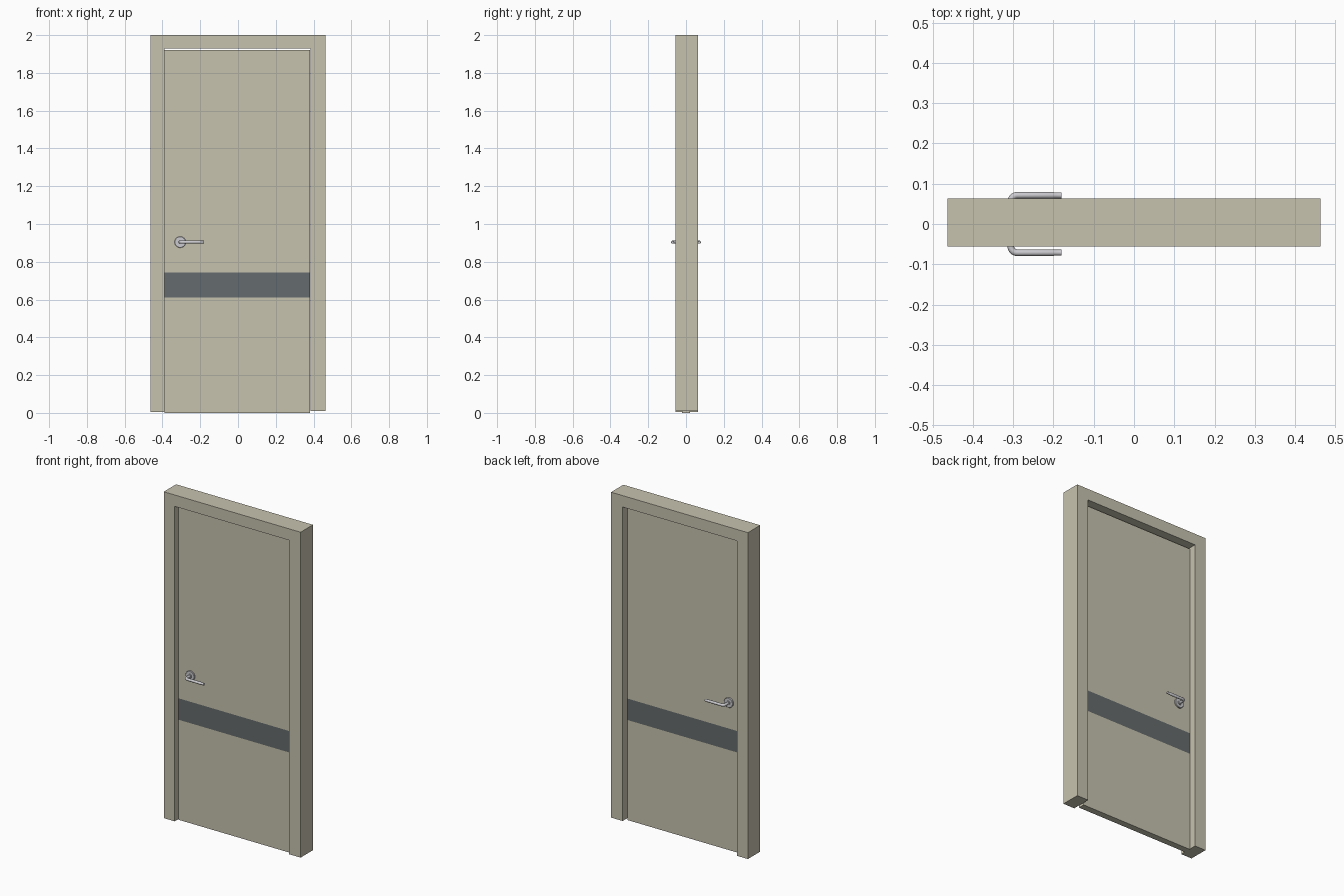
import bpy, bmesh, math
from mathutils import Matrix

if "Cube" in bpy.data.objects:
    bpy.data.objects.remove(bpy.data.objects["Cube"])


def material(name, rgb):
    m = bpy.data.materials.new(name)
    m.diffuse_color = (*rgb, 1.0)
    m.use_nodes = True
    m.node_tree.nodes["Principled BSDF"].inputs["Base Color"].default_value = m.diffuse_color
    return m


BEIGE = material("beige_paint", (0.57, 0.545, 0.43))
GREY = material("dark_grey_band", (0.13, 0.147, 0.153))
STEEL = material("brushed_steel", (0.60, 0.60, 0.63))


def add_object(name, bm, *mats):
    bmesh.ops.recalc_face_normals(bm, faces=bm.faces)
    mesh = bpy.data.meshes.new(name)
    bm.to_mesh(mesh)
    bm.free()
    for m in mats:
        mesh.materials.append(m)
    ob = bpy.data.objects.new(name, mesh)
    bpy.context.collection.objects.link(ob)
    return ob


def activate(ob):
    bpy.ops.object.select_all(action='DESELECT')
    ob.select_set(True)
    bpy.context.view_layer.objects.active = ob


def finish_handle_part(ob):
    # smooth shading, and a copy on the other side of the door
    activate(ob)
    bpy.ops.object.shade_smooth_by_angle(angle=math.radians(35))
    mod = ob.modifiers.new("other_side", 'MIRROR')
    mod.use_axis = (False, True, False)


# Door frame: an upside-down U extruded through the wall depth
outline = [(-0.463, 0.004), (-0.463, 2.0), (0.463, 2.0), (0.463, 0.01),
           (0.385, 0.01), (0.385, 1.93), (-0.389, 1.93), (-0.389, 0.004)]
bm = bmesh.new()
face = bm.faces.new([bm.verts.new((x, -0.056, z)) for x, z in outline])
ext = bmesh.ops.extrude_face_region(bm, geom=[face])
bmesh.ops.translate(bm, vec=(0, 0.119, 0),
                    verts=[v for v in ext["geom"] if isinstance(v, bmesh.types.BMVert)])
add_object("door_frame", bm, BEIGE)

# Door leaf: a thin box cut at two heights, the slice between is the dark band
x0, x1, half_t, top = -0.389, 0.381, 0.02, 1.922
band_low, band_high = 0.612, 0.743
bm = bmesh.new()
bmesh.ops.create_cube(bm, size=1.0, matrix=Matrix.Translation(((x0 + x1) / 2, 0, top / 2))
                      @ Matrix.Diagonal((x1 - x0, half_t * 2, top, 1)))
for z in (band_low, band_high):
    bmesh.ops.bisect_plane(bm, geom=bm.verts[:] + bm.edges[:] + bm.faces[:],
                           plane_co=(0, 0, z), plane_no=(0, 0, 1))
for f in bm.faces:
    if band_low < f.calc_center_median().z < band_high and abs(f.normal.y) > 0.5:
        f.material_index = 1
add_object("door_leaf", bm, BEIGE, GREY)

# Handle rosette: a lathed disc with a rounded rim and a small collar
hx, hz = -0.306, 0.904
profile = [(0.030, 0.018), (0.030, 0.027), (0.028, 0.029), (0.013, 0.029),
           (0.013, 0.034), (0.0, 0.034)]
bm = bmesh.new()
verts = [bm.verts.new((hx + r, -y, hz)) for r, y in profile]
edges = [bm.edges.new(p) for p in zip(verts, verts[1:])]
bmesh.ops.spin(bm, geom=verts + edges, cent=(hx, 0, hz), axis=(0, 1, 0),
               angle=math.tau, steps=32)
bmesh.ops.remove_doubles(bm, verts=bm.verts, dist=1e-5)
finish_handle_part(add_object("handle_rosette", bm, STEEL))

# Handle lever: a round bar that leaves the door, bends and runs sideways
reach, bend, radius = 0.0713, 0.016, 0.0083
path = [(hx, -0.02)]
for i in range(9):
    a = math.pi / 2 * i / 8
    path.append((hx + bend * (1 - math.cos(a)), -(reach - bend + bend * math.sin(a))))
path += [(-0.20, -reach), (-0.198, -reach), (-0.18, -reach)]
curve = bpy.data.curves.new("handle_lever", 'CURVE')
curve.dimensions = '3D'
curve.bevel_depth = radius
curve.bevel_resolution = 4
curve.use_fill_caps = True
spline = curve.splines.new('POLY')
spline.points.add(len(path) - 1)
for p, (x, y) in zip(spline.points, path):
    p.co = (x, y, hz, 1)
for p in spline.points[-2:]:      # slightly slimmer end cap
    p.radius = 0.9
curve.materials.append(STEEL)
lever = bpy.data.objects.new("handle_lever", curve)
bpy.context.collection.objects.link(lever)
activate(lever)
bpy.ops.object.convert(target='MESH')
finish_handle_part(bpy.context.view_layer.objects.active)
